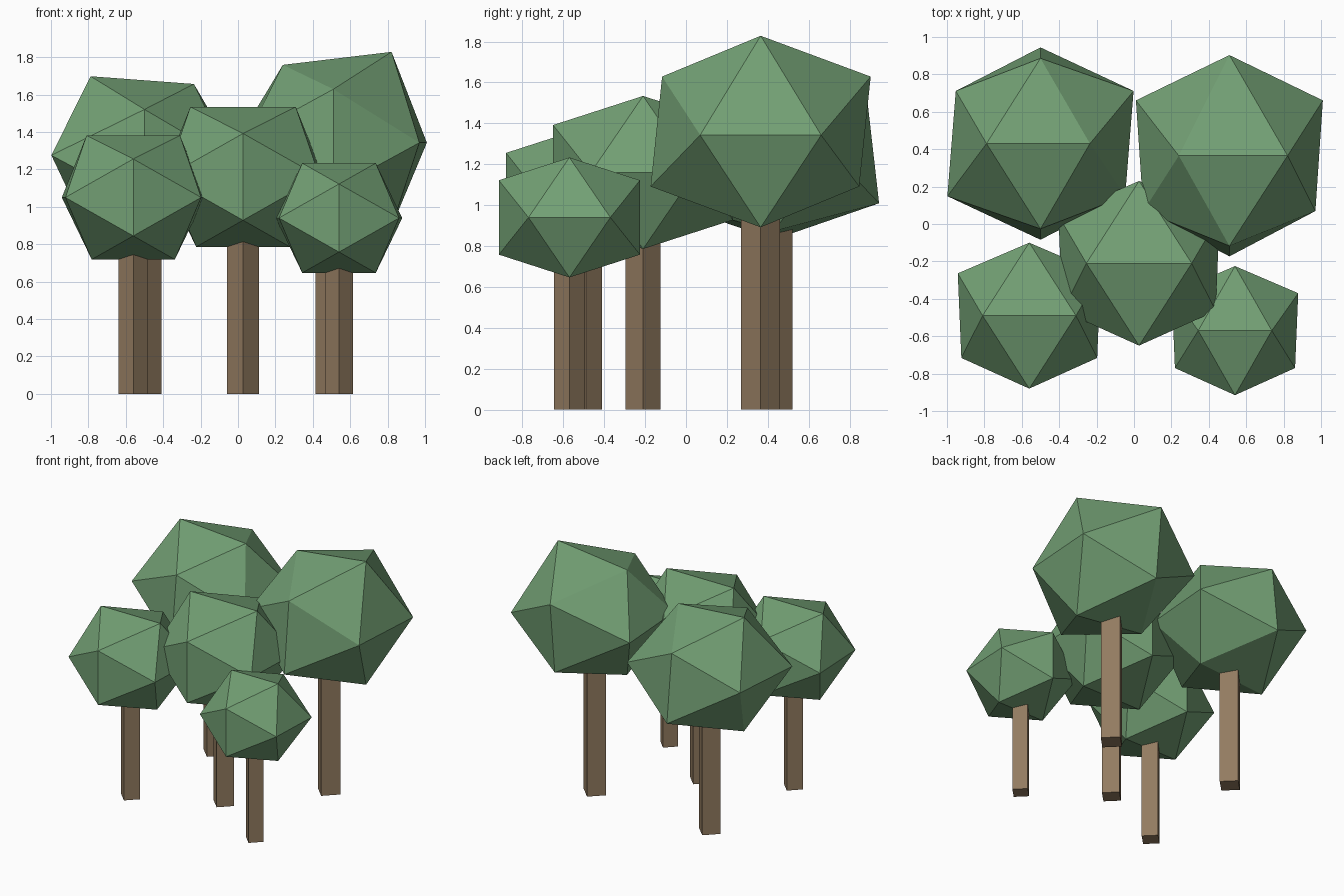
import bpy
import bmesh
from mathutils import Vector

cube = bpy.data.objects.get("Cube")
if cube:
    bpy.data.objects.remove(cube, do_unlink=True)

SIGNS = (-1, 1)


def flat_material(name, rgb):
    mat = bpy.data.materials.new(name)
    mat.use_nodes = True
    colour = (*rgb, 1)
    mat.diffuse_color = colour
    shader = mat.node_tree.nodes["Principled BSDF"]
    shader.inputs["Base Color"].default_value = colour
    return mat


leaf_green = flat_material("leaf_green", (0.17, 0.35, 0.175))
bark_brown = flat_material("bark_brown", (0.29, 0.2, 0.118))


def finish(bm, name, material):
    """Turn a bmesh into a flat shaded object with one colour."""
    bmesh.ops.recalc_face_normals(bm, faces=bm.faces[:])
    mesh = bpy.data.meshes.new(name)
    bm.to_mesh(mesh)
    bm.free()
    mesh.materials.append(material)
    obj = bpy.data.objects.new(name, mesh)
    bpy.context.collection.objects.link(obj)
    return obj


def make_crown(name, centre, radius, ridge=0.57, swell=0, lean=0, flare=0,
               taper=0.95, twist=0):
    """Uneven twenty-sided crown: the hull of six opposite ridges."""
    width = radius * 0.98
    height = radius * 0.85
    corners = []
    for a in SIGNS:
        for b in SIGNS:
            # Top and bottom ridges run along x, taller on the swollen side
            length = ridge if b > 0 else 0.57
            corners.append((radius * (a * length + swell / 2), 0,
                            b * height * (1 + a * swell)))
            # Side ridges run along y, narrower towards the front
            depth = b * radius * 0.58
            reach = width if b > 0 else width * taper
            corners.append((a * reach + twist * depth, depth,
                            -a * abs(swell) * height / 2))
            # Front and back ridges run upright
            corners.append((0, radius * (a * (1 - b * flare) + b * lean),
                            b * height * 0.62))
    bm = bmesh.new()
    for corner in corners:
        bm.verts.new(Vector(centre) + Vector(corner))
    bmesh.ops.convex_hull(bm, input=bm.verts[:])
    finish(bm, name, leaf_green)


def make_trunk(name, centre, half_width):
    """Square post turned so its corners face the axes."""
    x, y, height = centre
    bm = bmesh.new()
    bmesh.ops.create_cone(bm, cap_ends=True, segments=4, depth=height,
                          radius1=half_width, radius2=half_width)
    # Turn the post if its corners do not already lie on the axes
    first = bm.verts[:][0].co
    if abs(first.x) > 0.01 and abs(first.y) > 0.01:
        for vert in bm.verts:
            px, py = vert.co.x, vert.co.y
            vert.co.x, vert.co.y = (px - py) / 2 ** 0.5, (px + py) / 2 ** 0.5
    bmesh.ops.translate(bm, verts=bm.verts[:], vec=(x, y, height / 2))
    finish(bm, name, bark_brown)


def make_tree(place, centre, radius, trunk, **shape):
    make_trunk(place + "_trunk", centre, trunk)
    make_crown(place + "_crown", centre, radius, **shape)


# Grove of five trees, small in front and large behind
make_tree("front_left", (-0.56, -0.49, 1.05), 0.39, 0.08, ridge=0.64)
make_tree("front_right", (0.54, -0.57, 0.94), 0.345, 0.075)
make_tree("middle", (0.027, -0.21, 1.16), 0.44, 0.085, ridge=0.64)
make_tree("back_left", (-0.5, 0.43, 1.265), 0.485, 0.09,
          swell=-0.05, flare=0.06, taper=1, twist=0.08)
make_tree("back_right", (0.51, 0.365, 1.36), 0.51, 0.095,
          swell=0.08, lean=0.055, taper=0.92)
